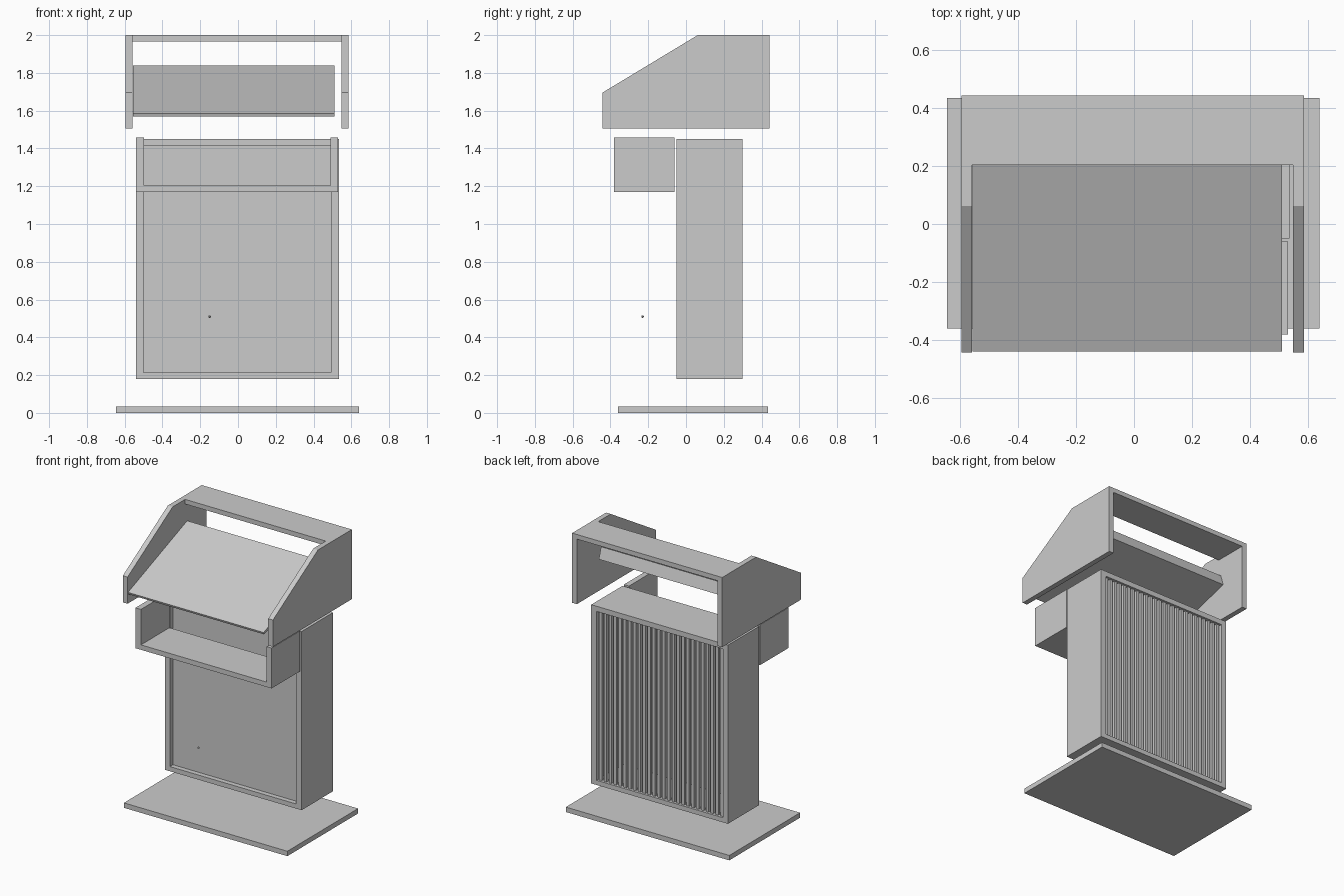
import bpy, bmesh

if "Cube" in bpy.data.objects:
    bpy.data.objects.remove(bpy.data.objects["Cube"])


def make(name, bm):
    bmesh.ops.recalc_face_normals(bm, faces=bm.faces)
    me = bpy.data.meshes.new(name)
    bm.to_mesh(me)
    bm.free()
    ob = bpy.data.objects.new(name, me)
    bpy.context.collection.objects.link(ob)
    return ob


def add_box(bm, x, y, z):
    vs = bmesh.ops.create_cube(bm, size=1)["verts"]
    for v in vs:
        for i, (a, b) in enumerate((x, y, z)):
            v.co[i] = b if v.co[i] > 0 else a


def boxes(name, *items):
    bm = bmesh.new()
    for it in items:
        add_box(bm, *it)
    return make(name, bm)


def side_profile(name, pts, x0, x1):
    """Extrude a (y, z) outline along x."""
    bm = bmesh.new()
    face = bm.faces.new([bm.verts.new((x0, y, z)) for y, z in pts])
    out = bmesh.ops.extrude_face_region(bm, geom=[face])["geom"]
    bmesh.ops.translate(bm, vec=(x1 - x0, 0, 0),
                        verts=[g for g in out if isinstance(g, bmesh.types.BMVert)])
    return make(name, bm)


# floor plate
boxes("base_plate", ((-0.645, 0.64), (-0.36, 0.435), (0, 0.035)))

# cabinet frame
Y = (-0.05, 0.30)
boxes("cabinet_frame",
      ((-0.54, -0.50), Y, (0.18, 1.45)),
      ((0.492, 0.535), Y, (0.18, 1.45)),
      ((-0.50, 0.492), Y, (0.18, 0.213)),
      ((-0.50, 0.492), Y, (1.413, 1.45)))

# recessed front panel
boxes("front_panel", ((-0.50, 0.492), (-0.015, 0.005), (0.213, 1.413)))

# vertical slats in the back opening
count = 26
pitch = 0.992 / count
slats = []
for i in range(count):
    cx = -0.50 + pitch * (i + 0.5)
    slats.append(((cx - 0.011, cx + 0.011), (0.265, 0.285), (0.213, 1.413)))
boxes("back_slats", *slats)

# open tray on the front of the cabinet
T = (-0.38, -0.06)
boxes("front_tray",
      ((-0.54, -0.497), T, (1.17, 1.457)),
      ((0.49, 0.53), T, (1.17, 1.457)),
      ((-0.497, 0.49), T, (1.17, 1.205)))

# hood: two sloped cheeks and a top board
cheek = [(-0.443, 1.505), (0.443, 1.505), (0.443, 2.0), (0.062, 2.0), (-0.443, 1.695)]
side_profile("hood_side_left", cheek, -0.595, -0.558)
side_profile("hood_side_right", cheek, 0.548, 0.585)
boxes("hood_top", ((-0.558, 0.548), (0.203, 0.443), (1.967, 2.0)))

# sloped desk, thicker towards the back
side_profile("sloped_desk",
             [(-0.44, 1.585), (0.225, 1.84), (0.25, 1.76), (-0.435, 1.57)],
             -0.557, 0.51)

# small knob in front of the panel
bm = bmesh.new()
bmesh.ops.create_uvsphere(bm, u_segments=8, v_segments=6, radius=0.007)
bmesh.ops.translate(bm, verts=bm.verts, vec=(-0.15, -0.23, 0.51))
make("small_knob", bm)
